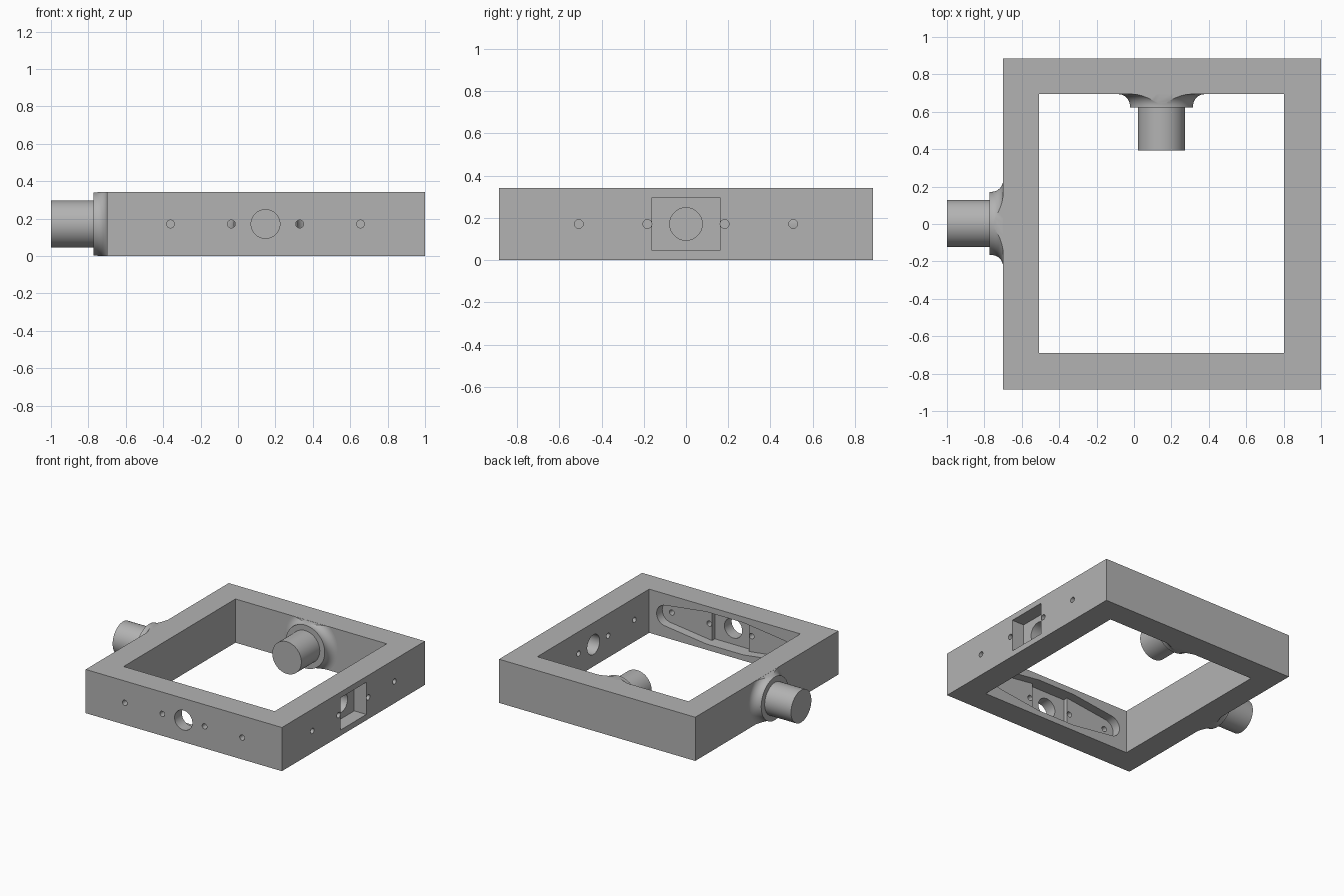
import bpy, bmesh
from math import sin, cos, pi
from mathutils import Matrix, Vector

if "Cube" in bpy.data.objects:
    bpy.data.objects.remove(bpy.data.objects["Cube"])

H = 0.342          # frame height
MID = H / 2        # height of pegs and holes
UP = Vector((0, 0, 1))

grey = bpy.data.materials.new("plain grey")
grey.use_nodes = True
grey.diffuse_color = (0.45, 0.45, 0.45, 1)
grey.node_tree.nodes["Principled BSDF"].inputs["Base Color"].default_value = (0.45, 0.45, 0.45, 1)


def make_object(name, bm, matrix=Matrix()):
    bm.transform(matrix)
    bmesh.ops.recalc_face_normals(bm, faces=bm.faces)
    mesh = bpy.data.meshes.new(name)
    bm.to_mesh(mesh)
    bm.free()
    mesh.materials.append(grey)
    obj = bpy.data.objects.new(name, mesh)
    bpy.context.collection.objects.link(obj)
    return obj


def wall_matrix(origin, inward):
    """Local x runs along the wall, y is up, z follows the given direction."""
    w = Vector(inward)
    return Matrix.Translation(origin) @ Matrix((UP.cross(w), UP, w)).transposed().to_4x4()


def prism(name, outline, start, end, matrix=Matrix()):
    bm = bmesh.new()
    face = bm.faces.new([bm.verts.new((x, y, start)) for x, y in outline])
    top = bmesh.ops.extrude_face_region(bm, geom=[face])["geom"]
    verts = [v for v in top if isinstance(v, bmesh.types.BMVert)]
    bmesh.ops.translate(bm, verts=verts, vec=(0, 0, end - start))
    return make_object(name, bm, matrix)


def rectangle(x0, x1, y0, y1):
    return [(x0, y0), (x1, y0), (x1, y1), (x0, y1)]


def arc(cx, radius, a0, a1, n):
    return [(cx + radius * cos(a0 + (a1 - a0) * i / n),
             radius * sin(a0 + (a1 - a0) * i / n)) for i in range(n + 1)]


def cut(target, cutter):
    cutter.hide_render = True
    mod = target.modifiers.new("cut", "BOOLEAN")
    mod.operation, mod.solver, mod.object = "DIFFERENCE", "EXACT", cutter
    bpy.context.view_layer.objects.active = target
    bpy.ops.object.modifier_apply(modifier=mod.name)
    bpy.data.objects.remove(cutter)


def smooth(obj):
    bpy.ops.object.select_all(action="DESELECT")
    obj.select_set(True)
    bpy.context.view_layer.objects.active = obj
    bpy.ops.object.shade_smooth_by_angle(angle=pi / 6)


# Square frame
frame = prism("frame", rectangle(-0.70, 1.0, -0.885, 0.885), 0, H)
cut(frame, prism("opening", rectangle(-0.508, 0.802, -0.69, 0.694), -0.1, H + 0.1))

# Stepped pocket with rounded ends, and five holes through the wall
half = 0.126
END = arc(0.51, 0.081, -1.45, 1.45, 16)
POCKET = ([(-0.16, -half), (0.16, -half)] + END
          + [(0.16, half), (-0.16, half)] + [(-x, -y) for x, y in END])
for origin, inward in [((1.0, 0, MID), (-1, 0, 0)), ((0.147, -0.69, MID), (0, -1, 0))]:
    place = wall_matrix(origin, inward)
    cut(frame, prism("pocket", POCKET, -0.03, 0.07, place))
    cut(frame, prism("centre_step", rectangle(-0.16, 0.16, -half, half), -0.03, 0.105, place))
    for x, radius, sides in [(0, 0.077, 48), (-0.183, 0.021, 24), (0.183, 0.021, 24),
                             (-0.508, 0.021, 24), (0.508, 0.021, 24)]:
        cut(frame, prism("hole", arc(x, radius, 0, 2 * pi, sides)[:-1], -0.03, 0.25, place))
smooth(frame)


# Pegs with a filleted collar, trimmed flush with the frame
def peg(name, origin, outward):
    fillet = [(0.231 - 0.062 * sin(a), 0.062 - 0.062 * cos(a))
              for a in (pi / 2 * i / 10 for i in range(11))]
    profile = [(0, -0.01), (0.231, -0.01)] + fillet + [
        (0.169, 0.072), (0.126, 0.072), (0.126, 0.3), (0, 0.3)]
    bm = bmesh.new()
    verts = [bm.verts.new((r, 0, z)) for r, z in profile]
    edges = [bm.edges.new(pair) for pair in zip(verts, verts[1:])]
    bmesh.ops.spin(bm, geom=verts + edges, cent=(0, 0, 0), axis=(0, 0, 1),
                   angle=2 * pi, steps=64)
    bmesh.ops.remove_doubles(bm, verts=bm.verts, dist=0.0001)
    bmesh.ops.recalc_face_normals(bm, faces=bm.faces)
    for side in (-1, 1):
        result = bmesh.ops.bisect_plane(
            bm, geom=bm.verts[:] + bm.edges[:] + bm.faces[:],
            plane_co=(0, side * (MID - 0.001), 0), plane_no=(0, side, 0), clear_outer=True)
        rim = [e for e in result["geom_cut"] if isinstance(e, bmesh.types.BMEdge)]
        bmesh.ops.holes_fill(bm, edges=rim, sides=0)
    smooth(make_object(name, bm, wall_matrix(origin, outward)))


peg("side_peg", (-0.70, 0.003, MID), (-1, 0, 0))
peg("back_peg", (0.147, 0.694, MID), (0, -1, 0))
